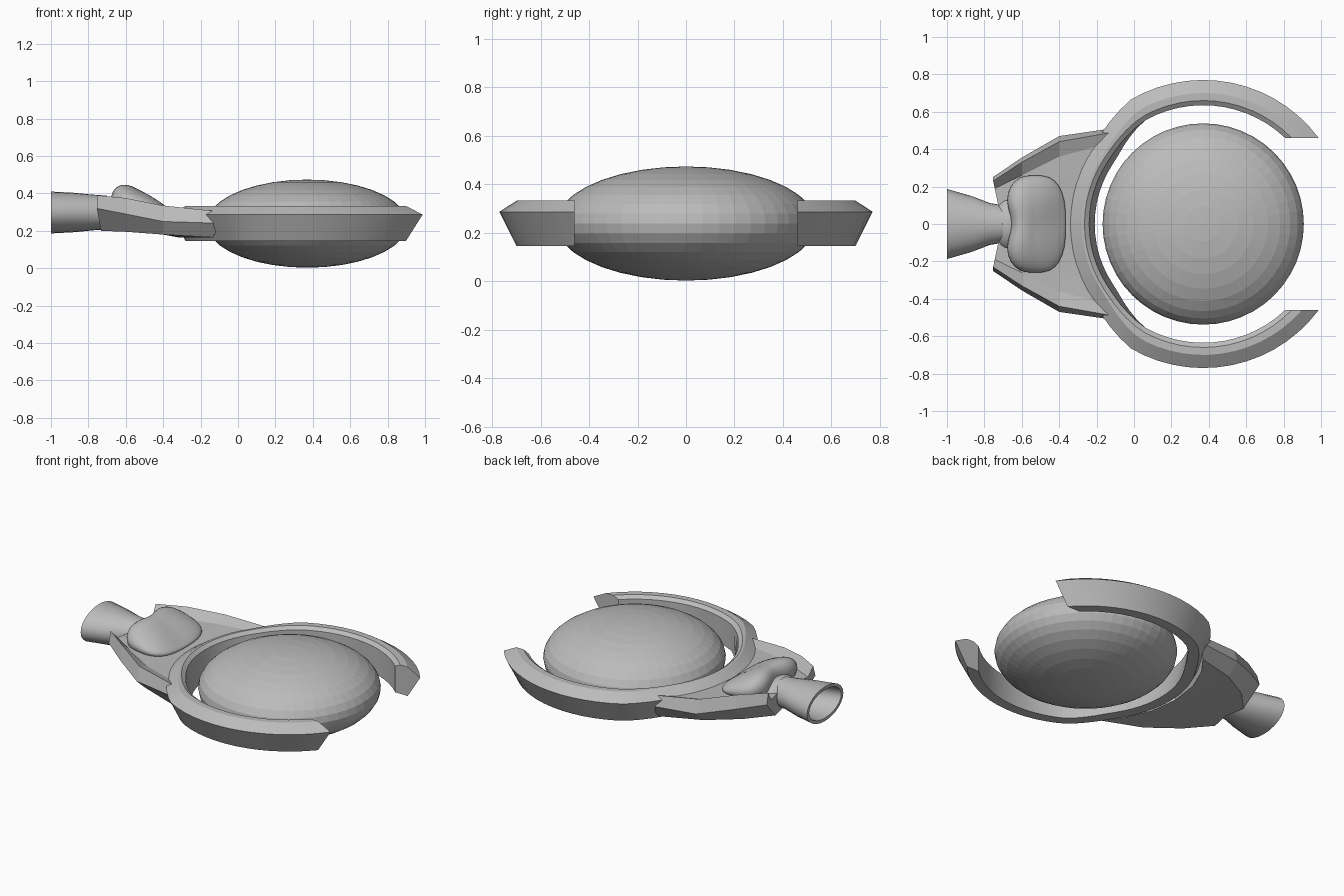
import bpy, bmesh, math

if "Cube" in bpy.data.objects:
    bpy.data.objects.remove(bpy.data.objects["Cube"])

mat = bpy.data.materials.new("plain_grey")
mat.diffuse_color = (0.5, 0.5, 0.5, 1)
mat.use_nodes = True
mat.node_tree.nodes["Principled BSDF"].inputs["Base Color"].default_value = mat.diffuse_color
CX = 0.37  # centre of disc and ring


def finish(name, bm, smooth=None):
    bmesh.ops.recalc_face_normals(bm, faces=bm.faces)
    me = bpy.data.meshes.new(name)
    bm.to_mesh(me)
    bm.free()
    ob = bpy.data.objects.new(name, me)
    bpy.context.collection.objects.link(ob)
    me.materials.append(mat)
    if smooth:
        bpy.ops.object.select_all(action='DESELECT')
        ob.select_set(True)
        bpy.context.view_layer.objects.active = ob
        bpy.ops.object.shade_smooth_by_angle(angle=math.radians(smooth))
    return ob


def loft(rows, closed=True, caps=True):
    """Skin a list of point rows."""
    bm = bmesh.new()
    vs = [[bm.verts.new(p) for p in r] for r in rows]
    n = len(rows[0])
    for a, b in zip(vs, vs[1:]):
        for i in range(n if closed else n - 1):
            j = (i + 1) % n
            bm.faces.new((a[i], a[j], b[j], b[i]))
    if caps:
        bm.faces.new(vs[0])
        bm.faces.new(vs[-1])
    return bm


# central flattened disc
bm = bmesh.new()
bmesh.ops.create_uvsphere(bm, u_segments=48, v_segments=18, radius=1)
for v in bm.verts:
    v.co = (CX + v.co.x * 0.538, v.co.y * 0.538, 0.2385 + v.co.z * 0.2355)
finish("central_disc", bm)

# open ring: both ends are cut along y = +-0.46
section = [(0.635, 0.145), (0.635, 0.315), (0.66, 0.333),
           (0.70, 0.333), (0.77, 0.287), (0.70, 0.145)]
rows = []
N = 48
for k in range(N + 1):
    row = []
    for r, z in section:
        start = math.asin(0.46 / r)
        a = start + (2 * math.pi - 2 * start) * k / N
        # the ring tightens slightly where the bracket holds it
        t = min(1, max(0, (-math.cos(a) - 0.5) / 0.3))
        rr = r - t * (0.05 if r > 0.68 else 0.025)
        if z < 0.2 and r < 0.65:
            rr -= 0.03 * t
        row.append((CX + rr * math.cos(a), rr * math.sin(a), z))
    rows.append(row)
finish("open_ring", loft(rows), 25)

# bracket with raised side rails (half, mirrored)
# x, bottom y, outer y, rail top y, plate y, z: bottom, outer, rail top, plate
stations = [(-0.755, 0.13, 0.25, 0.23, 0.19, 0.20, 0.32, 0.39, 0.33),
            (-0.60, 0.27, 0.355, 0.33, 0.26, 0.195, 0.29, 0.375, 0.325),
            (-0.40, 0.39, 0.47, 0.44, 0.36, 0.18, 0.25, 0.335, 0.305),
            (None, 0.47, 0.515, 0.49, 0.42, 0.165, 0.24, 0.305, 0.29)]
rows = []
for x, yb, yo, yt, yp, zb, zo, zt, zp in stations:
    pts = [(0, zb), (yb * .4, zb), (yb * .75, zb), (yb, zb), (yo, zo),
           (yt, zt), (yp, zp), (yp * .7, zp), (yp * .35, zp), (0, zp)]
    row = []
    for y, z in pts:
        if x is None:
            px = CX - math.sqrt(0.69 ** 2 - y * y)   # follows the ring
        elif x < -0.7:
            px = x + 0.05 * max(0, 1 - y / 0.24)     # notched rear edge
        else:
            px = x
        row.append((px, y, z))
    rows.append(row)
ob = finish("bracket", loft(rows, closed=True))
bm = bmesh.new()
bm.from_mesh(ob.data)
bmesh.ops.delete(bm, geom=[f for f in bm.faces if all(abs(v.co.y) < 1e-5 for v in f.verts)],
                 context='FACES')
bm.to_mesh(ob.data)
bm.free()
m = ob.modifiers.new("mirror", 'MIRROR')
m.use_axis = (False, True, False)

# rounded bean-shaped cockpit
bm = bmesh.new()
bmesh.ops.create_uvsphere(bm, u_segments=40, v_segments=20, radius=1)
for v in bm.verts:
    x, y, z = v.co
    h = math.hypot(x, y)
    if h > 1e-6:   # squarish outline
        k = h / (abs(x) ** 2.8 + abs(y) ** 2.8) ** (1 / 2.8)
        x, y = x * k, y * k
    dent = math.exp(-(y / 0.4) ** 2)
    px = -0.53 + 0.165 * x + (0.04 * dent * -x if x < 0 else 0)
    pz = 0.34 + 0.09 * z - 0.05 * x * (z + 0.6 if z > -0.6 else 0) - 0.012 * dent * max(0, z)
    v.co = (px, 0.26 * y, pz)
finish("cockpit", bm, 60)

# dome between cockpit and nozzle
bm = bmesh.new()
bmesh.ops.create_uvsphere(bm, u_segments=24, v_segments=12, radius=1)
for v in bm.verts:
    v.co = (-0.67 + v.co.x * 0.09, v.co.y * 0.14, 0.295 + v.co.z * 0.09)
finish("rear_dome", bm, 40)


# hollow flared nozzle
def oval(x, ry, rz):
    return [(x, ry * math.cos(i * math.pi / 12), 0.298 + rz * math.sin(i * math.pi / 12))
            for i in range(24)]


rows = [oval(-0.70, 0.10, 0.09), oval(-0.77, 0.112, 0.095), oval(-0.87, 0.15, 0.105),
        oval(-1.0, 0.187, 0.112), oval(-1.0, 0.165, 0.092), oval(-0.87, 0.13, 0.085),
        oval(-0.77, 0.095, 0.077)]
finish("nozzle", loft(rows), 35)
